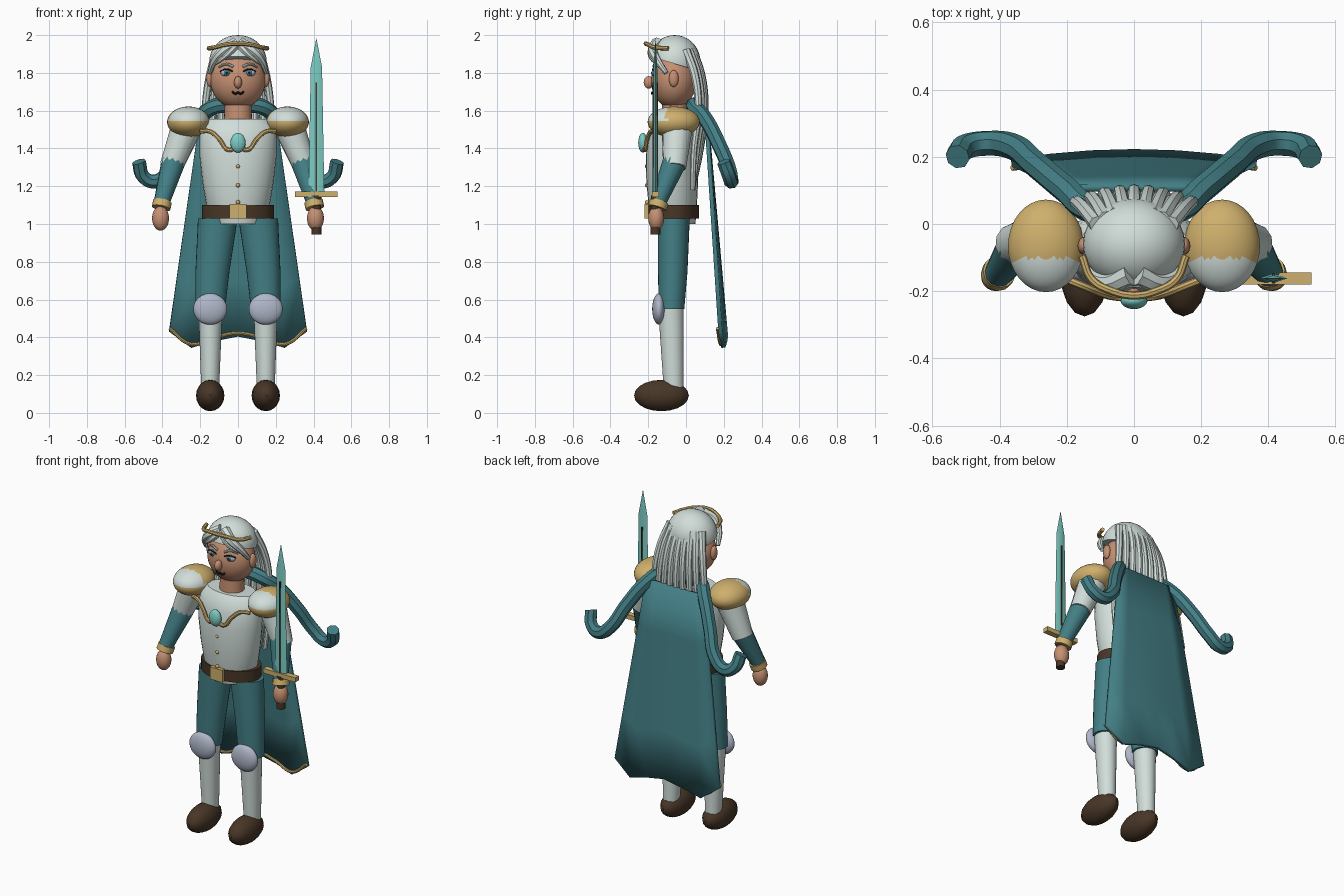
import bpy, bmesh, math
from mathutils import Vector

cube = bpy.data.objects.get("Cube")
if cube:
    bpy.data.objects.remove(cube, do_unlink=True)


def material(name, r, g, b):
    m = bpy.data.materials.new(name)
    m.use_nodes = True
    m.diffuse_color = (r, g, b, 1)
    m.node_tree.nodes["Principled BSDF"].inputs["Base Color"].default_value = (r, g, b, 1)
    return m


WHITE = material("pale white", 0.64, 0.73, 0.70)
TEAL = material("teal cloth", 0.055, 0.21, 0.235)
GOLD = material("gold", 0.62, 0.43, 0.15)
SKIN = material("skin", 0.56, 0.28, 0.17)
BROWN = material("dark brown leather", 0.065, 0.037, 0.02)
STEEL = material("lavender steel", 0.43, 0.47, 0.58)
AQUA = material("light aqua", 0.20, 0.60, 0.55)
IRIS = material("iris blue", 0.06, 0.25, 0.32)
DARK = material("near black", 0.012, 0.01, 0.01)


def finish(name, bm, *mats):
    """Turn a bmesh into a softly shaded object."""
    bmesh.ops.recalc_face_normals(bm, faces=bm.faces)
    mesh = bpy.data.meshes.new(name)
    bm.to_mesh(mesh)
    bm.free()
    ob = bpy.data.objects.new(name, mesh)
    bpy.context.collection.objects.link(ob)
    for m in mats:
        mesh.materials.append(m)
    shade(ob)
    return ob


def shade(ob):
    bpy.ops.object.select_all(action='DESELECT')
    ob.select_set(True)
    bpy.context.view_layer.objects.active = ob
    bpy.ops.object.shade_smooth_by_angle(angle=math.radians(40))


def ball(name, centre, radii, mat, seg=24):
    bm = bmesh.new()
    bmesh.ops.create_uvsphere(bm, u_segments=seg, v_segments=seg * 2 // 3, radius=1)
    bmesh.ops.scale(bm, vec=radii, verts=bm.verts)
    bmesh.ops.translate(bm, vec=centre, verts=bm.verts)
    return finish(name, bm, mat)


def loft(name, rings, mat, seg=28):
    """Stack of level ellipses given as (x, y, z, rx, ry)."""
    bm = bmesh.new()
    loops = []
    for x, y, z, rx, ry in rings:
        angles = [2 * math.pi * i / seg for i in range(seg)]
        loops.append([bm.verts.new((x + rx * math.cos(a), y + ry * math.sin(a), z)) for a in angles])
    for low, high in zip(loops, loops[1:]):
        for i in range(seg):
            j = (i + 1) % seg
            bm.faces.new((low[i], low[j], high[j], high[i]))
    bm.faces.new(loops[0])
    bm.faces.new(loops[-1])
    return finish(name, bm, mat)


def tube(name, points, r0, r1, mat, sides=2, smooth=True):
    """Round tube along points, its radius running from r0 to r1."""
    data = bpy.data.curves.new(name, 'CURVE')
    data.dimensions = '3D'
    data.bevel_depth = 1
    data.bevel_resolution = sides
    data.resolution_u = 6
    data.use_fill_caps = True
    sp = data.splines.new('BEZIER')
    sp.bezier_points.add(len(points) - 1)
    for i, (bp, p) in enumerate(zip(sp.bezier_points, points)):
        bp.co = p
        bp.handle_left_type = bp.handle_right_type = 'AUTO' if smooth else 'VECTOR'
        bp.radius = r0 + (r1 - r0) * i / (len(points) - 1)
    ob = bpy.data.objects.new(name, data)
    bpy.context.collection.objects.link(ob)
    data.materials.append(mat)
    bpy.ops.object.select_all(action='DESELECT')
    ob.select_set(True)
    bpy.context.view_layer.objects.active = ob
    bpy.ops.object.convert(target='MESH')
    shade(bpy.context.object)


def box(name, centre, size, mat):
    bm = bmesh.new()
    bmesh.ops.create_cube(bm, size=1)
    bmesh.ops.scale(bm, vec=size, verts=bm.verts)
    bmesh.ops.translate(bm, vec=centre, verts=bm.verts)
    return finish(name, bm, mat)


# Body, belt and chest ornaments
loft("torso", [(0, -.065, 1.0, .13, .115), (0, -.07, 1.1, .168, .128), (0, -.073, 1.22, .188, .137),
               (0, -.075, 1.36, .204, .138), (0, -.07, 1.46, .205, .13), (0, -.065, 1.52, .195, .115),
               (0, -.06, 1.555, .16, .09)], WHITE)
loft("belt", [(0, -.067, 1.03, .19, .135), (0, -.067, 1.1, .19, .135)], BROWN)
box("belt_buckle", (0, -.205, 1.067), (.088, .03, .077), GOLD)
loft("neck", [(0, -.06, 1.52, .075, .07), (0, -.06, 1.66, .07, .065)], SKIN)
for z in (1.305, 1.205, 1.115):
    ball("tunic_button", (0, -.207, z), (.011, .011, .011), GOLD, 12)
ball("chest_gem", (0, -.228, 1.43), (.04, .025, .052), AQUA)
tube("chest_chain", [(s * x, y, z) for s, x, y, z in (
    (-1, .2, -.165, 1.49), (-1, .15, -.185, 1.49), (-1, .1, -.205, 1.45), (-1, .05, -.217, 1.392),
    (1, 0, -.22, 1.41), (1, .05, -.217, 1.392), (1, .1, -.205, 1.45), (1, .15, -.185, 1.49),
    (1, .2, -.165, 1.49))], .012, .012, GOLD)

# Head and face
ball("head", (0, -.065, 1.76), (.147, .12, .15), SKIN, 32)
ball("nose", (0, -.197, 1.75), (.021, .027, .033), SKIN, 16)
tube("mouth", [(-.03, -.171, 1.7), (-.015, -.18, 1.69), (0, -.18, 1.695), (.015, -.18, 1.69),
               (.03, -.171, 1.7)], .006, .006, DARK)

# Swept hair cap, cut along a slope above the ears
bm = bmesh.new()
bmesh.ops.create_uvsphere(bm, u_segments=28, v_segments=18, radius=1)
bmesh.ops.scale(bm, vec=(.152, .136, .14), verts=bm.verts)
bmesh.ops.translate(bm, vec=(0, -.06, 1.86), verts=bm.verts)
cut = bmesh.ops.bisect_plane(bm, geom=bm.verts[:] + bm.edges[:] + bm.faces[:], plane_co=(0, -.05, 1.845),
                             plane_no=(0, .3, 1), clear_inner=True)
bmesh.ops.holes_fill(bm, edges=[e for e in bm.edges if e.is_boundary])
finish("hair_cap", bm, WHITE)

# Long back locks
for i in range(-4, 5):
    t = i / 4
    d = .035 * t * t
    tube("back_lock", [(t * .11, .035 - d, 1.92), (t * .15, .083 - d, 1.78), (t * .175, .1 - d, 1.6),
                       (t * .185, .078 - d, 1.4), (t * .165, .035, 1.18)], .024, .014, WHITE)

# Circlet across the brow
tube("circlet", [(-.155, -.095, 1.93), (-.125, -.165, 1.935), (-.065, -.2, 1.95), (0, -.213, 1.955),
                 (.065, -.2, 1.95), (.125, -.165, 1.935), (.155, -.095, 1.93)], .012, .012, GOLD)

# Paired parts, side by side
for s, side in ((1, "left"), (-1, "right")):
    ball(side + "_ear", (s * .15, -.065, 1.77), (.018, .026, .045), SKIN, 16)
    ball(side + "_eye", (s * .06, -.16, 1.8), (.032, .018, .02), STEEL, 16)
    ball(side + "_iris", (s * .06, -.171, 1.8), (.016, .012, .017), IRIS, 16)
    ball(side + "_pupil", (s * .06, -.178, 1.8), (.008, .008, .009), DARK, 12)
    tube(side + "_upper_lid", [(s * .028, -.176, 1.808), (s * .06, -.175, 1.82), (s * .094, -.155, 1.808)],
         .004, .004, DARK)
    tube(side + "_eyebrow", [(s * .025, -.17, 1.832), (s * .06, -.165, 1.847), (s * .1, -.142, 1.832)],
         .008, .006, WHITE)
    tube(side + "_outer_fringe", [(s * .01, -.15, 1.955), (s * .075, -.175, 1.92), (s * .125, -.15, 1.865),
                                  (s * .15, -.105, 1.80)], .036, .012, WHITE)
    tube(side + "_inner_fringe", [(s * .01, -.165, 1.95), (s * .045, -.185, 1.91), (s * .09, -.175, 1.87),
                                  (s * .12, -.15, 1.845)], .026, .006, WHITE)

    # Legs
    loft(side + "_thigh", [(s * .147, -.077, .55, .078, .068), (s * .135, -.07, .75, .09, .078),
                           (s * .107, -.065, 1.03, .105, .085)], TEAL)
    loft(side + "_shin", [(s * .147, -.065, .1, .046, .052), (s * .147, -.068, .2, .05, .055),
                          (s * .146, -.08, .56, .064, .068)], WHITE)
    ball(side + "_knee_guard", (s * .147, -.143, .55), (.09, .036, .083), STEEL)
    ball(side + "_shoe", (s * .147, -.13, .092), (.075, .145, .083), BROWN, 16)

    # Arms
    tube(side + "_upper_arm", [(s * .265, -.045, 1.53), (s * .355, -.06, 1.3)], .085, .062, WHITE, 4, False)
    tube(side + "_forearm", [(s * .342, -.06, 1.33), (s * .405, -.15, 1.11)], .064, .042, TEAL, 4, False)
    tube(side + "_bracelet", [(s * .4, -.141, 1.12), (s * .407, -.152, 1.085)], .05, .05, GOLD, 4, False)
    ball(side + "_hand", (s * .41, -.158, 1.03), (.045, .042, .065), SKIN, 20)

    # Shoulder guard, with a pale panel on its upper front
    ob = ball(side + "_shoulder_guard", (s * .262, -.065, 1.54), (.113, .138, .082), GOLD, 32)
    ob.data.materials.append(WHITE)
    for f in ob.data.polygons:
        if f.center.y < -.103 and f.center.z > 1.545:
            f.material_index = 1

    # Trailing scarf
    tube(side + "_scarf", [(0, .05, 1.63), (s * .13, .045, 1.62), (s * .2, .1, 1.56), (s * .29, .175, 1.42),
                           (s * .365, .232, 1.28), (s * .44, .24, 1.225), (s * .5, .23, 1.25),
                           (s * .525, .2, 1.33)], .042, .037, TEAL)

# Cape with a pointed hem
hem = [(-1, .43), (-.68, .345), (-.35, .38), (0, .405), (.35, .38), (.68, .345), (1, .43)]


def cape_point(t, f, low):
    """Point on the cape: t across, f from the hem to the shoulders."""
    z = low + (1.58 - low) * f
    width = .365 - .165 * f
    return Vector((t * width, (.212 - .105 * f) - .03 * t * t * (1 - f), z))


bm = bmesh.new()
cols = [[bm.verts.new(cape_point(t, f / 4, z)) for f in range(5)] for t, z in hem]
for a, b in zip(cols, cols[1:]):
    for i in range(4):
        bm.faces.new((a[i], b[i], b[i + 1], a[i + 1]))
cape = finish("cape", bm, TEAL)
mod = cape.modifiers.new("thickness", 'SOLIDIFY')
mod.thickness = .022
mod.offset = 0
tube("cape_trim", [cape_point(t, .015, z) + Vector((0, -.014, 0)) for t, z in hem], .009, .009, GOLD)

# Sword held in the left hand
SX, SY = .415, -.162
bm = bmesh.new()
rows = [[bm.verts.new((SX + dx * w, SY + dy * w / .04, z)) for dx, dy in ((1, 0), (0, .013), (-1, 0), (0, -.013))]
        for w, z in ((.042, 1.16), (.03, 1.83))]
tip = bm.verts.new((SX, SY, 1.985))
for i in range(4):
    j = (i + 1) % 4
    bm.faces.new((rows[0][i], rows[0][j], rows[1][j], rows[1][i]))
    bm.faces.new((rows[1][i], rows[1][j], tip))
bm.faces.new(rows[0])
finish("sword_blade", bm, AQUA)
box("blade_groove", (SX, SY, 1.46), (.009, .029, .58), BROWN)
box("sword_guard", (SX, SY, 1.158), (.225, .036, .028), GOLD)
loft("sword_grip", [(SX, SY, .96, .022, .022), (SX, SY, 1.15, .024, .024)], BROWN, 12)
loft("sword_pommel", [(SX, SY, .945, .026, .026), (SX, SY, .985, .026, .026)], BROWN, 12)
